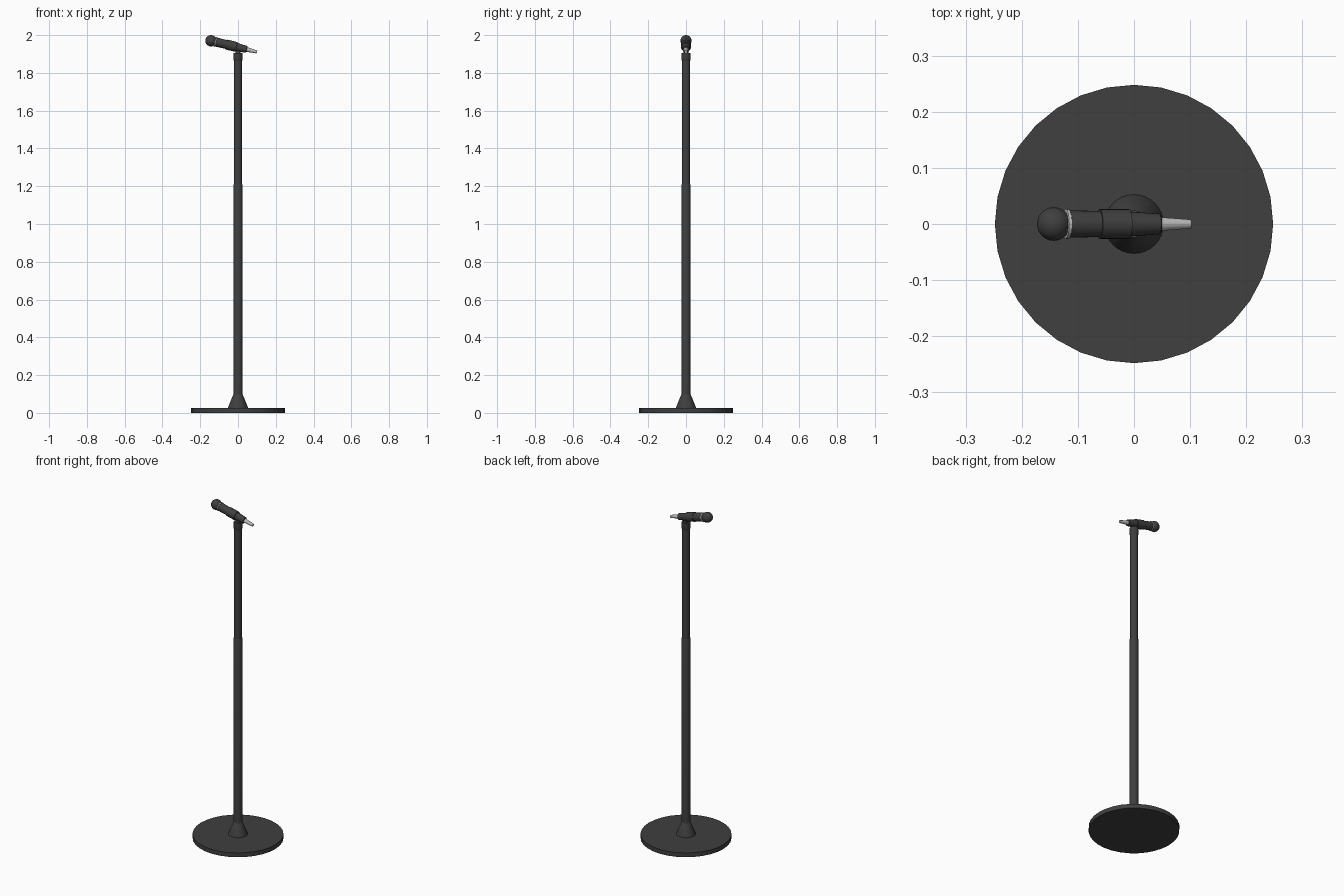
import bpy, bmesh, math
from mathutils import Matrix, Vector

if "Cube" in bpy.data.objects:
    bpy.data.objects.remove(bpy.data.objects["Cube"])


def make_material(name, value):
    mat = bpy.data.materials.new(name)
    mat.diffuse_color = (value, value, value, 1)
    mat.use_nodes = True
    mat.node_tree.nodes["Principled BSDF"].inputs["Base Color"].default_value = mat.diffuse_color
    return mat


DARK = make_material("dark_metal", 0.05)
LIGHT = make_material("bright_metal", 0.5)


def lathe(name, profile, sides, mat, matrix=Matrix(), angle=30):
    """Revolve (radius, height) points about local z; radius 0 closes to a point."""
    bm = bmesh.new()
    rings = []
    for r, h in profile:
        n = sides if r > 0 else 1
        rings.append([bm.verts.new((r * math.cos(2 * math.pi * i / sides),
                                    r * math.sin(2 * math.pi * i / sides), h)) for i in range(n)])
    for a, b in zip(rings, rings[1:]):
        for i in range(sides):
            j = (i + 1) % sides
            loop = [a[i % len(a)], a[j % len(a)], b[j % len(b)], b[i % len(b)]]
            bm.faces.new(list(dict.fromkeys(loop)))
    for ring in (rings[0], rings[-1]):
        if len(ring) > 1:
            bm.faces.new(ring)
    bmesh.ops.recalc_face_normals(bm, faces=bm.faces)
    mesh = bpy.data.meshes.new(name)
    bm.to_mesh(mesh)
    bm.free()
    mesh.materials.append(mat)
    obj = bpy.data.objects.new(name, mesh)
    bpy.context.collection.objects.link(obj)
    obj.matrix_world = matrix
    bpy.ops.object.select_all(action='DESELECT')
    obj.select_set(True)
    bpy.context.view_layer.objects.active = obj
    bpy.ops.object.shade_smooth_by_angle(angle=math.radians(angle))
    return obj


# Stand: weighted disc, flared collar and telescoping pole
lathe("base_disc", [(0.248, 0), (0.248, 0.026)], 32, DARK)
lathe("base_collar", [(0.053, 0.024), (0.051, 0.034), (0.026, 0.095), (0.023, 0.1)], 32, DARK)
lathe("lower_pole", [(0.0235, 0.026), (0.0235, 1.205), (0.0215, 1.212)], 32, DARK)
lathe("upper_pole", [(0.021, 1.2), (0.021, 1.88)], 32, DARK)
lathe("top_sleeve", [(0.021, 1.862), (0.024, 1.868), (0.024, 1.905)], 32, DARK)
lathe("clip_neck", [(0.014, 1.9), (0.014, 1.93)], 16, DARK)

# Microphone: local z runs from the grille centre down to the cable plug
axis = Vector((math.cos(math.radians(13.7)), 0, -math.sin(math.radians(13.7))))
mic = Matrix.Translation((-0.143, 0, 1.970)) @ axis.to_track_quat('Z', 'Y').to_matrix().to_4x4()

R = 0.030
ball = [(0, -R)] + [(R * math.sin(math.radians(a)), -R * math.cos(math.radians(a)))
                    for a in range(15, 136, 15)]
lathe("grille_ball", ball, 24, DARK, mic)
lathe("grille_ring", [(0.025, 0.021), (0.0265, 0.022), (0.0265, 0.027), (0.024, 0.028)], 24, LIGHT, mic)
lathe("mic_body", [(0.0245, 0.026), (0.023, 0.09), (0.022, 0.14), (0.0185, 0.193), (0.016, 0.195)],
      24, DARK, mic)
lathe("mic_clip", [(0.0265, 0.084), (0.0265, 0.138), (0.0215, 0.139)], 24, DARK, mic)
lathe("cable_plug", [(0.0125, 0.193), (0.008, 0.251)], 16, LIGHT, mic)
